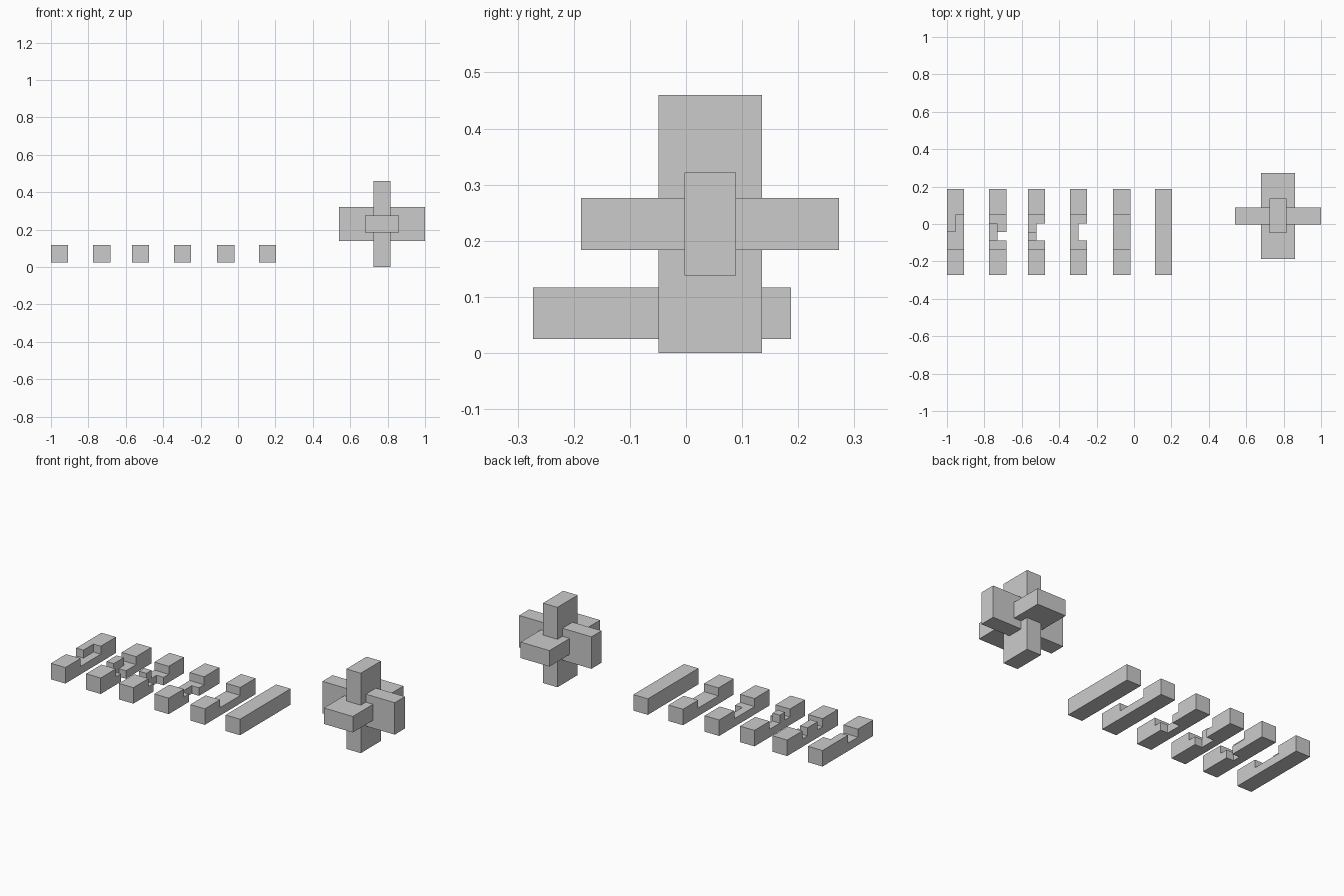
import bpy, bmesh
from mathutils import Matrix, Vector

if "Cube" in bpy.data.objects:
    bpy.data.objects.remove(bpy.data.objects["Cube"])

U = 0.046                                   # half a bar width; each bar is 2 x 10 x 2 units
ROW_Z = 0.071                               # centre height and depth of the laid-out row
ROW_Y = -0.043
KNOT = Vector((0.77, 0.043, 0.23))          # centre of the assembled burr


def box(x, y, z):
    """Set of unit cells inside the given index ranges."""
    return {(i, j, k) for i in range(*x) for j in range(*y) for k in range(*z)}


BAR = box((0, 2), (0, 10), (0, 2))
TOP = box((0, 2), (3, 7), (1, 2))           # wide notch in the upper half
SIDE = box((1, 2), (4, 6), (0, 1))          # lower notch on the right side


def bar_mesh(name, cells):
    """Skin the exposed cell sides and merge them into large flat faces."""
    bm = bmesh.new()
    for c in cells:
        for a in range(3):
            for s in (0, 1):
                n = list(c)
                n[a] += 2 * s - 1
                if tuple(n) in cells:
                    continue
                loop = [(0, 0), (1, 0), (1, 1), (0, 1)]
                if not s:
                    loop.reverse()
                vs = []
                for p, q in loop:
                    v = list(c)
                    v[a] += s
                    v[(a + 1) % 3] += p
                    v[(a + 2) % 3] += q
                    vs.append(bm.verts.new(((v[0] - 1) * U, (v[1] - 5) * U, (v[2] - 1) * U)))
                bm.faces.new(vs)
    bmesh.ops.remove_doubles(bm, verts=bm.verts[:], dist=1e-4)
    bmesh.ops.dissolve_limit(bm, angle_limit=0.02, verts=bm.verts[:], edges=bm.edges[:])
    me = bpy.data.meshes.new(name)
    bm.to_mesh(me)
    bm.free()
    return me


def place(name, me, matrix):
    ob = bpy.data.objects.new(name, me)
    bpy.context.collection.objects.link(ob)
    ob.matrix_world = matrix


X, Y, Z = Vector((1, 0, 0)), Vector((0, 1, 0)), Vector((0, 0, 1))

# name, row position, cells removed, (length direction, up direction) in the knot
PIECES = [
    ("corner_bar", -0.954, TOP - box((0, 1), (5, 7), (1, 2)), (-Z, -Y)),
    ("ridge_bar", -0.729, (TOP - box((0, 1), (4, 6), (1, 2))) | box((1, 2), (4, 5), (0, 1)), (-X, Z)),
    ("post_bar", -0.521, (TOP - box((0, 1), (4, 5), (1, 2))) | SIDE, (-Y, X)),
    ("side_notch_bar", -0.296, TOP | SIDE, (Y, -X)),
    ("notch_bar", -0.066, TOP, (Z, Y)),
    ("key_bar", 0.158, set(), (X, -Z)),
]

for name, x, cut, (along, up) in PIECES:
    me = bar_mesh(name, BAR - cut)
    # loose piece in the row
    place(name + "_loose", me, Matrix.Translation((x, ROW_Y, ROW_Z)))
    # same piece locked into the assembled knot
    rot = Matrix((along.cross(up), along, up)).transposed().to_4x4()
    place(name + "_assembled", me, Matrix.Translation(KNOT - up * U) @ rot)
